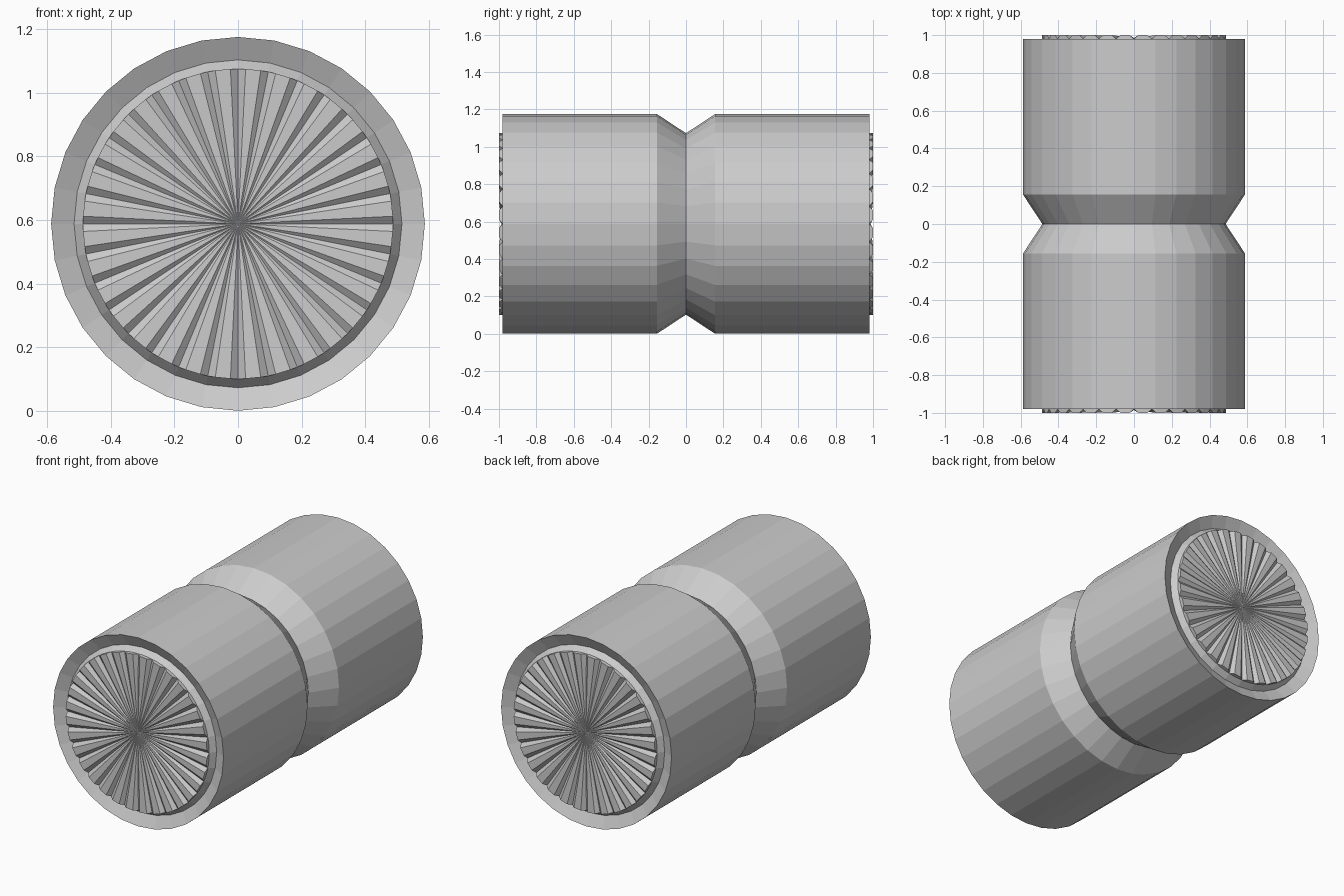
import bpy, bmesh, math

if "Cube" in bpy.data.objects:
    bpy.data.objects.remove(bpy.data.objects["Cube"])

CZ = 0.588      # axis height
SIDES = 32


def ring(bm, r, y, n=SIDES):
    return [bm.verts.new((r * math.sin(2 * math.pi * i / n), y,
                          CZ + r * math.cos(2 * math.pi * i / n))) for i in range(n)]


def finish(bm, name):
    bmesh.ops.recalc_face_normals(bm, faces=bm.faces)
    me = bpy.data.meshes.new(name)
    bm.to_mesh(me)
    bm.free()
    ob = bpy.data.objects.new(name, me)
    bpy.context.collection.objects.link(ob)


# Body: one lathe profile with a V waist and a V groove round each end
half = [(0.587, 0.155), (0.587, 0.98), (0.515, 0.945), (0.487, 0.99)]
profile = [(r, -y) for r, y in reversed(half)] + [(0.485, 0)] + half
profile = [(r, y if abs(y) != 0.99 else math.copysign(0.98, y)) for r, y in profile]
bm = bmesh.new()
rings = [ring(bm, r, y) for r, y in profile]
for a, b in zip(rings, rings[1:]):
    for i in range(SIDES):
        j = (i + 1) % SIDES
        bm.faces.new((a[i], a[j], b[j], b[i]))
finish(bm, "roller_body")


# End caps: fan of radial ridges separated by V notches
def pleated_cap(name, side):
    bm = bmesh.new()
    centre = bm.verts.new((0, side * 0.985, CZ))
    rim, base = [], []
    for i in range(SIDES):
        for t, y in ((0.0, 0.98), (0.25, 1.0), (0.75, 1.0)):
            a = 2 * math.pi * (i + t) / SIDES
            x, z = 0.487 * math.sin(a), CZ + 0.487 * math.cos(a)
            rim.append(bm.verts.new((x, side * y, z)))
            base.append(bm.verts.new((x, side * 0.975, z)))
    n = len(rim)
    for i in range(n):
        j = (i + 1) % n
        bm.faces.new((centre, rim[i], rim[j]))
        bm.faces.new((rim[i], base[i], base[j], rim[j]))
    finish(bm, name)
    # Face the cap outward
    me = bpy.data.objects[name].data
    if me.polygons[0].normal.y * side < 0:
        me.flip_normals()


pleated_cap("front_pleated_cap", -1)
pleated_cap("back_pleated_cap", 1)
